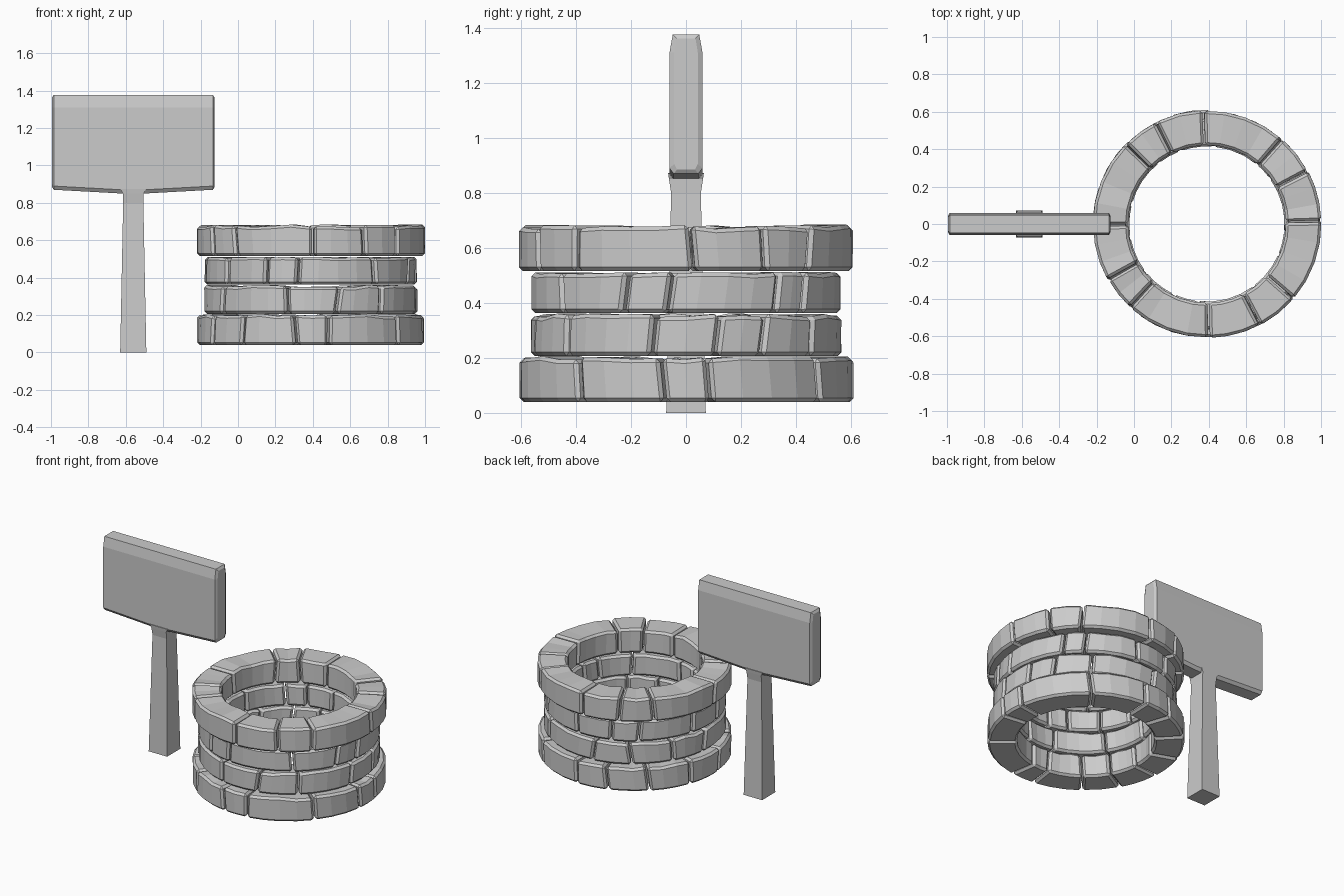
import bpy, bmesh, random
from math import sin, cos, radians, ceil

random.seed(4)
if "Cube" in bpy.data.objects:
    bpy.data.objects.remove(bpy.data.objects["Cube"])

grey = bpy.data.materials.new("stone_grey")
grey.use_nodes = True
COLOUR = (0.6, 0.6, 0.6, 1)
grey.diffuse_color = COLOUR
grey.node_tree.nodes["Principled BSDF"].inputs["Base Color"].default_value = COLOUR


def loft(bm, sections):
    """Skin a closed solid through equal-sized loops of points."""
    loops = [[bm.verts.new(p) for p in s] for s in sections]
    n = len(loops[0])
    for a, b in zip(loops, loops[1:]):
        for i in range(n):
            j = (i + 1) % n
            bm.faces.new((a[i], a[j], b[j], b[i]))
    bm.faces.new(loops[0])
    bm.faces.new(loops[-1])


def finish(name, bm, bevel=0):
    bmesh.ops.recalc_face_normals(bm, faces=bm.faces)
    mesh = bpy.data.meshes.new(name)
    bm.to_mesh(mesh)
    bm.free()
    mesh.materials.append(grey)
    obj = bpy.data.objects.new(name, mesh)
    bpy.context.collection.objects.link(obj)
    if bevel:
        mod = obj.modifiers.new("chamfer", "BEVEL")
        mod.width = bevel
        mod.segments = 1
        mod.limit_method = "ANGLE"
        mod.angle_limit = radians(45)
    return obj


# Well: four courses of uneven curved stones
CENTRE_X = 0.39


def stone_course(name, z0, z1, inner, outer, joints, wobble):
    bm = bmesh.new()
    tilts = [random.uniform(-1.2, 1.2) for _ in joints]
    for k, start in enumerate(joints):
        nxt = (k + 1) % len(joints)
        end = joints[nxt] + (360 if nxt == 0 else 0)
        steps = max(2, ceil((end - start) / 12))
        grow = random.uniform(-0.006, 0.003)
        sections = []
        for i in range(steps + 1):
            t = i / steps
            gap = 0.5 * (1 - 2 * t)
            angle = start + (end - start) * t + gap
            lean = tilts[k] * (1 - t) + tilts[nxt] * t
            top = z1 + random.uniform(-wobble, wobble)
            section = []
            for r, z, s in ((inner, z0, -1), (outer + grow, z0, -1),
                            (outer + grow, top, 1), (inner, top, 1)):
                a = radians(angle + s * lean)
                section.append((CENTRE_X + r * cos(a), r * sin(a), z))
            sections.append(section)
        loft(bm, sections)
    finish(name, bm, 0.014)


stone_course("base_course", 0.04, 0.2, 0.425, 0.609,
             [8, 53, 88, 108, 133, 160, 185, 210, 233, 262, 279, 320, 352], 0.007)
stone_course("lower_course", 0.207, 0.355, 0.42, 0.571,
             [12, 30, 54, 98, 122, 150, 175, 214, 257, 285, 311, 348], 0.007)
stone_course("upper_course", 0.363, 0.508, 0.415, 0.569,
             [36, 50, 85, 110, 128, 165, 190, 218, 245, 263, 307, 337, 354], 0.004)
stone_course("rim_course", 0.516, 0.677, 0.422, 0.609,
             [2, 28, 48, 92, 116, 136, 180, 210, 228, 271, 298, 319], 0.008)

# Signboard: thick panel with bevelled top, ends and sagging underside
SIGN_X = -0.56
bm = bmesh.new()
sections = []
for x, low, high, y in ((-0.435, 0.885, 1.362, 0.043), (-0.425, 0.87, 1.377, 0.06),
                        (-0.06, 0.85, 1.377, 0.06), (0.06, 0.85, 1.377, 0.06),
                        (0.425, 0.87, 1.377, 0.06), (0.435, 0.885, 1.362, 0.043)):
    outline = [(0.75 * y, low), (y, low + 0.02), (y, 1.31), (0.8 * y, high)]
    pts = outline + [(-a, b) for a, b in reversed(outline)]
    sections.append([(SIGN_X + x, a, b) for a, b in pts])
loft(bm, sections)
finish("signboard", bm)

# Post: tapers upward, then flares under the board
bm = bmesh.new()
loft(bm, [[(SIGN_X + sx * hx, sy * hy, z)
           for sx, sy in ((-1, -1), (1, -1), (1, 1), (-1, 1))]
          for z, hx, hy in ((0, 0.07, 0.072), (0.8, 0.054, 0.054),
                            (0.85, 0.056, 0.062), (0.873, 0.068, 0.065))])
finish("sign_post", bm)
